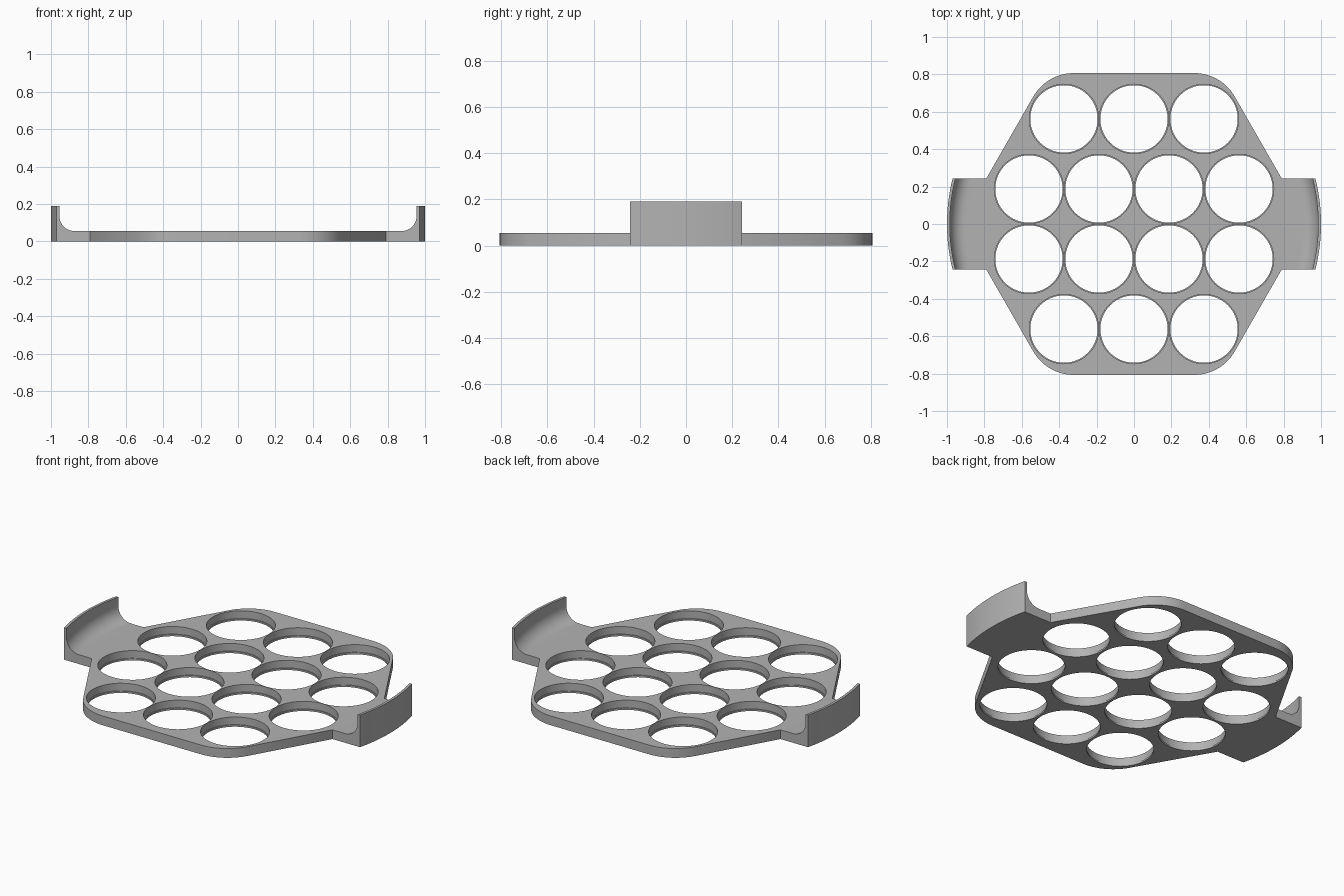
import bpy, bmesh, math

if "Cube" in bpy.data.objects:
    bpy.data.objects.remove(bpy.data.objects["Cube"])

T = 0.055            # tray thickness
HY, HX = 0.243, 0.79 # handle half width, handle root
R_OUT, R_CORNER, SEG = 0.807, 0.25, 14

grey = bpy.data.materials.new("light_grey")
grey.diffuse_color = (0.45, 0.45, 0.45, 1)
grey.use_nodes = True
grey.node_tree.nodes["Principled BSDF"].inputs["Base Color"].default_value = grey.diffuse_color


def make_object(name, bm):
    bmesh.ops.recalc_face_normals(bm, faces=bm.faces)
    mesh = bpy.data.meshes.new(name)
    bm.to_mesh(mesh)
    bm.free()
    mesh.materials.append(grey)
    ob = bpy.data.objects.new(name, mesh)
    bpy.context.collection.objects.link(ob)
    return ob


def activate(ob):
    bpy.ops.object.select_all(action='DESELECT')
    ob.select_set(True)
    bpy.context.view_layer.objects.active = ob


# Tray plate: hexagon with rounded corners, cut straight at the handles
inner = R_OUT - R_CORNER
cx, cy = inner * math.tan(math.radians(30)), inner
quarter = [(HX, HY)]
for i in range(SEG + 1):
    a = math.radians(30 + 60 * i / SEG)
    quarter.append((cx + R_CORNER * math.cos(a), cy + R_CORNER * math.sin(a)))
half = quarter + [(-x, y) for x, y in reversed(quarter)]
outline = half + [(x, -y) for x, y in reversed(half)]
bm = bmesh.new()
face = bm.faces.new([bm.verts.new((x, y, 0)) for x, y in outline])
ext = bmesh.ops.extrude_face_region(bm, geom=[face], use_keep_orig=True)
verts = [g for g in ext["geom"] if isinstance(g, bmesh.types.BMVert)]
bmesh.ops.translate(bm, verts=verts, vec=(0, 0, T))
tray = make_object("tray_plate", bm)

# Stepped cutter for the round openings, leaving a thin lip at the bottom
bm = bmesh.new()
P = 0.3745
centres = [(x * P, s * 1.5 * P) for s in (-1, 1) for x in (-1, 0, 1)]
centres += [(x * P, s * 0.5 * P) for s in (-1, 1) for x in (-1.5, -0.5, 0.5, 1.5)]
N = 64
for x0, y0 in centres:
    rings = []
    for r, z in ((0.180, -0.05), (0.180, 0.010), (0.1855, 0.010), (0.1855, 0.1)):
        rings.append([bm.verts.new((x0 + r * math.cos(2 * math.pi * k / N),
                                    y0 + r * math.sin(2 * math.pi * k / N), z))
                      for k in range(N)])
    for a, b in zip(rings, rings[1:]):
        for k in range(N):
            j = (k + 1) % N
            bm.faces.new((a[k], a[j], b[j], b[k]))
    bm.faces.new(rings[0][::-1])
    bm.faces.new(rings[-1])
cutter = make_object("opening_cutter", bm)
cutter.hide_render = True
mod = tray.modifiers.new("openings", 'BOOLEAN')
mod.operation, mod.solver, mod.object = 'DIFFERENCE', 'EXACT', cutter
activate(tray)
bpy.ops.object.modifier_apply(modifier=mod.name)
bpy.data.objects.remove(cutter)

# Handle: flat tongue with a fillet rising to a thin curved wall
H, R_IN, F = 0.19, 0.985, 0.08
profile = [(1.0, 0), (1.0, H), (R_IN, H)]
for i in range(11):
    a = math.radians(90 * i / 10)
    profile.append((R_IN - F + F * math.cos(a), T + F - F * math.sin(a)))
bm = bmesh.new()
columns = []
for i in range(25):
    y = -HY + 2 * HY * i / 24
    pts = [(HX, 0)] + [(math.sqrt(r * r - y * y), z) for r, z in profile] + [(HX, T)]
    columns.append([bm.verts.new((x, y, z)) for x, z in pts])
n = len(columns[0])
for a, b in zip(columns, columns[1:]):
    for k in range(n):
        j = (k + 1) % n
        bm.faces.new((a[k], a[j], b[j], b[k]))
bm.faces.new(columns[0])
bm.faces.new(columns[-1][::-1])
handle = make_object("handles", bm)
mirror = handle.modifiers.new("mirror", 'MIRROR')
mirror.use_axis = (True, False, False)
activate(handle)
bpy.ops.object.modifier_apply(modifier=mirror.name)

# Smooth round walls, keep edges sharp
for ob in (tray, handle):
    activate(ob)
    bpy.ops.object.shade_smooth_by_angle(angle=math.radians(30))
